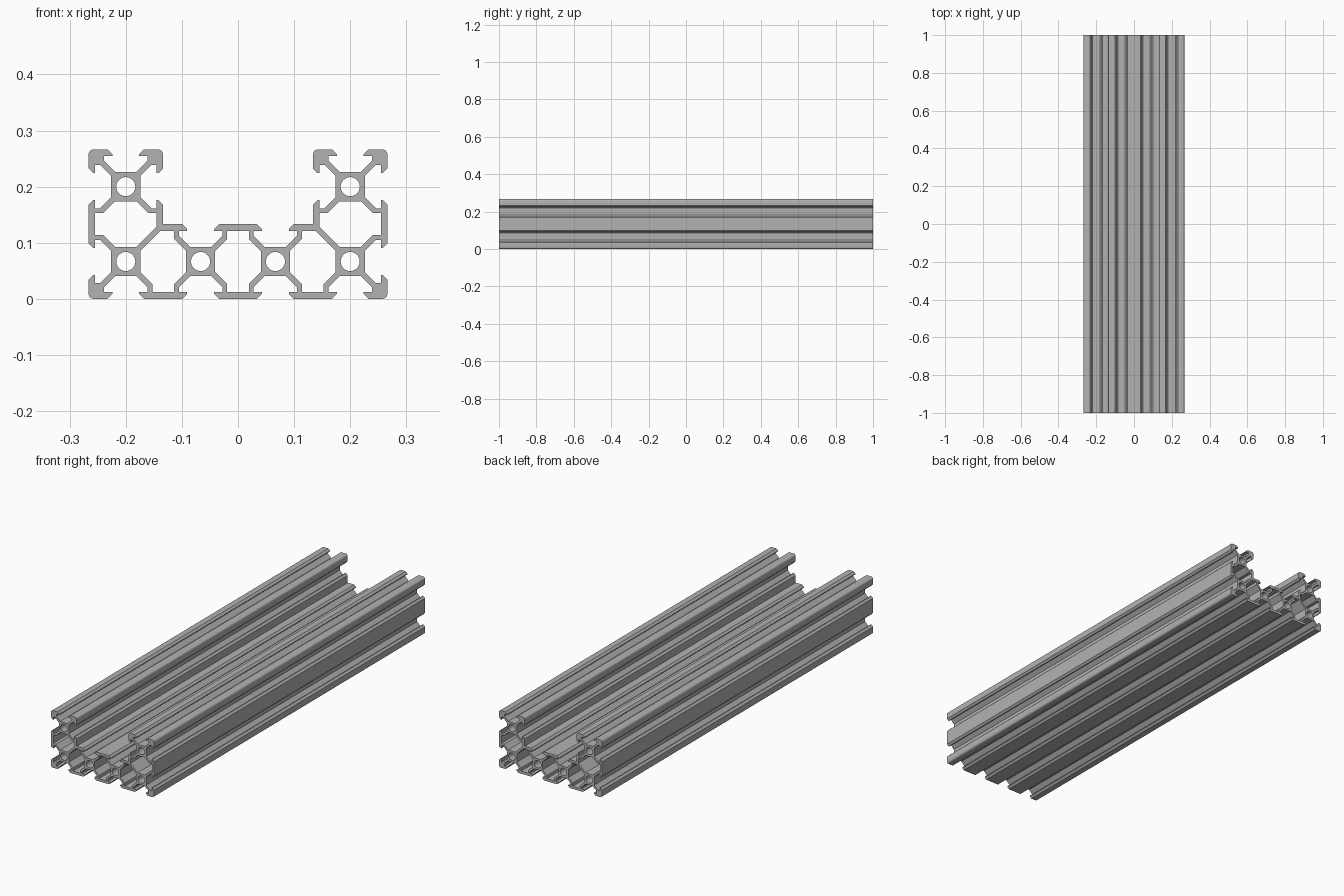
import bpy, bmesh, math
from mathutils import Vector, Matrix

cube = bpy.data.objects.get("Cube")
if cube:
    bpy.data.objects.remove(cube, do_unlink=True)

MM = 2 / 300          # profile is laid out in millimetres
UP, DOWN, LEFT, RIGHT = (0, 1), (0, -1), (-1, 0), (1, 0)

# Half of an open slot: (sideways, outward) from its cell centre
HALF_SLOT = [(2.84, 3.9), (5.8, 6.86), (5.8, 8.2), (3.6, 8.2), (3.6, 8.7), (4.9, 10)]
# Quarter of a closed chamber: (towards the cell, towards the wall)
STUB = [(6.1, 2.84), (2.9, 6.04), (2.9, 8.2)]
PLAIN = [(6.1, 2.84), (0.74, 8.2)]


def slot(x, z, out):
    """Slot outline, walked clockwise, opening in direction out."""
    tx, tz = out[1], -out[0]
    path = [(-u, v) for u, v in reversed(HALF_SLOT)] + HALF_SLOT
    return [(x + u * tx + v * out[0], z + u * tz + v * out[1]) for u, v in path]


def corner(x, z, sx, sz, r=1.5):
    """Rounded outer corner, walked clockwise."""
    cx, cz = x - sx * r, z - sz * r
    start = math.atan2(sz, sx) + math.pi / 4
    return [(cx + r * math.cos(start - i * math.pi / 12),
             cz + r * math.sin(start - i * math.pi / 12)) for i in range(7)]


def chamber(x, z, vertical=False, plain=None):
    """Closed chamber between two cells; plain is the quadrant with a straight web."""
    pts = []
    for sa, sb in ((1, 1), (-1, 1), (-1, -1), (1, -1)):
        quarter = PLAIN if (sa, sb) == plain else STUB
        if sa != sb:
            quarter = quarter[::-1]
        pts += [(sa * a, sb * b) for a, b in quarter]
    return [(x + b, z + a) if vertical else (x + a, z + b) for a, b in pts]


def bore(x, z, r=2.55, n=32):
    return [(x + r * math.cos(2 * math.pi * i / n),
             z + r * math.sin(2 * math.pi * i / n)) for i in range(n)]


# Outer outline of the channel section
outline = (
    slot(-30, 30, UP) + corner(-20, 40, 1, 1) + slot(-30, 30, RIGHT) + [(-20, 20)]
    + slot(-10, 10, UP) + slot(10, 10, UP)
    + [(20, 20)] + slot(30, 30, LEFT) + corner(20, 40, -1, 1) + slot(30, 30, UP)
    + corner(40, 40, 1, 1) + slot(30, 30, RIGHT) + slot(30, 10, RIGHT)
    + corner(40, 0, 1, -1)
    + slot(30, 10, DOWN) + slot(10, 10, DOWN) + slot(-10, 10, DOWN) + slot(-30, 10, DOWN)
    + corner(-40, 0, -1, -1)
    + slot(-30, 10, LEFT) + slot(-30, 30, LEFT) + corner(-40, 40, -1, 1))

# Chambers and bores
loops = [outline, chamber(0, 10)]
for s in (-1, 1):
    loops.append(chamber(20 * s, 10, plain=(s, 1)))
    loops.append(chamber(30 * s, 20, vertical=True, plain=(-1, -s)))
    loops += [bore(30 * s, 30), bore(30 * s, 10), bore(10 * s, 10)]

# Filled section extruded along the beam
curve = bpy.data.curves.new("channel_section", "CURVE")
curve.dimensions = "2D"
curve.fill_mode = "BOTH"
curve.extrude = 1.0
for loop in loops:
    spline = curve.splines.new("POLY")
    spline.points.add(len(loop) - 1)
    for point, (x, z) in zip(spline.points, loop):
        point.co = (x * MM, z * MM, 0, 1)
    spline.use_cyclic_u = True
helper = bpy.data.objects.new("section_helper", curve)
bpy.context.scene.collection.objects.link(helper)
bpy.context.view_layer.update()
evaluated = helper.evaluated_get(bpy.context.evaluated_depsgraph_get())
mesh = bpy.data.meshes.new_from_object(evaluated)
bpy.data.objects.remove(helper, do_unlink=True)

# Weld caps to walls and lay the beam along y
bm = bmesh.new()
bm.from_mesh(mesh)
bmesh.ops.remove_doubles(bm, verts=bm.verts, dist=1e-5)
bmesh.ops.transform(bm, matrix=Matrix.Rotation(math.pi / 2, 4, "X"), verts=bm.verts)
bmesh.ops.recalc_face_normals(bm, faces=bm.faces)
bm.to_mesh(mesh)
bm.free()

mat = bpy.data.materials.new("aluminium_grey")
mat.use_nodes = True
grey = (0.45, 0.45, 0.45, 1)
mat.diffuse_color = grey
mat.node_tree.nodes["Principled BSDF"].inputs["Base Color"].default_value = grey
mesh.materials.clear()
mesh.materials.append(mat)

mesh.name = "channel_beam"
beam = bpy.data.objects.new("channel_beam", mesh)
bpy.context.scene.collection.objects.link(beam)
bpy.context.view_layer.objects.active = beam
beam.select_set(True)
bpy.ops.object.shade_smooth_by_angle(angle=math.radians(30))
